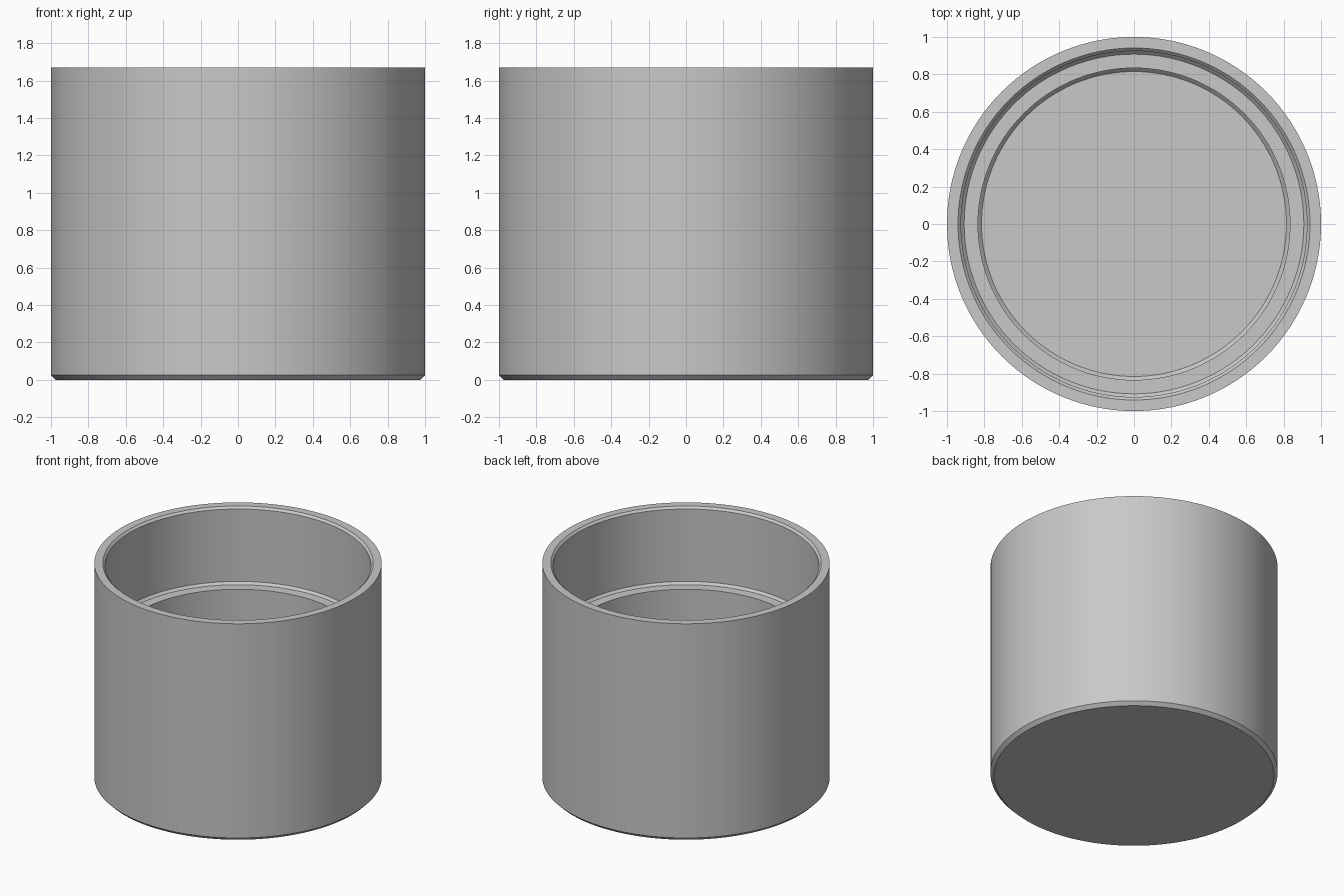
import bpy
import bmesh
import math

cube = bpy.data.objects.get("Cube")
if cube:
    bpy.data.objects.remove(cube, do_unlink=True)

SEGMENTS = 128
HEIGHT = 1.67
LEDGE = 1.08    # height of the inner step
FLOOR = 0.165   # thickness of the base

# Plain grey material
grey = bpy.data.materials.new("grey")
grey.use_nodes = True
colour = (0.58, 0.58, 0.58, 1)
grey.diffuse_color = colour
grey.node_tree.nodes["Principled BSDF"].inputs["Base Color"].default_value = colour

# Cross-section (radius, height) from the underside, over the rim, to the floor
profile = [
    (0.975, 0),                # underside
    (1, 0.025),                # bottom chamfer
    (1, HEIGHT),               # outer wall
    (0.941, HEIGHT),           # rim
    (0.925, HEIGHT - 0.016),   # rim chamfer
    (0.925, LEDGE + 0.018),    # upper bore
    (0.908, LEDGE),            # chamfer onto the ledge
    (0.834, LEDGE),            # ledge
    (0.834, FLOOR + 0.02),     # lower bore
    (0.815, FLOOR),            # chamfer onto the floor
]


def lathe(name, points, material):
    """Turn a profile around z and close both ends with a flat disc."""
    bm = bmesh.new()
    rings = []
    for radius, z in points:
        angles = [math.tau * i / SEGMENTS for i in range(SEGMENTS)]
        rings.append([bm.verts.new((radius * math.cos(a), radius * math.sin(a), z))
                      for a in angles])
    for low, high in zip(rings, rings[1:]):
        for i in range(SEGMENTS):
            j = (i + 1) % SEGMENTS
            bm.faces.new((low[i], low[j], high[j], high[i]))
    bm.faces.new(rings[0][::-1])
    bm.faces.new(rings[-1])
    bmesh.ops.recalc_face_normals(bm, faces=bm.faces)
    mesh = bpy.data.meshes.new(name)
    bm.to_mesh(mesh)
    bm.free()
    mesh.materials.append(material)
    obj = bpy.data.objects.new(name, mesh)
    bpy.context.collection.objects.link(obj)
    return obj


# Stepped cup, smooth around with crisp chamfers
cup = lathe("stepped_cup", profile, grey)
bpy.ops.object.select_all(action="DESELECT")
cup.select_set(True)
bpy.context.view_layer.objects.active = cup
bpy.ops.object.shade_smooth_by_angle(angle=math.radians(30))
